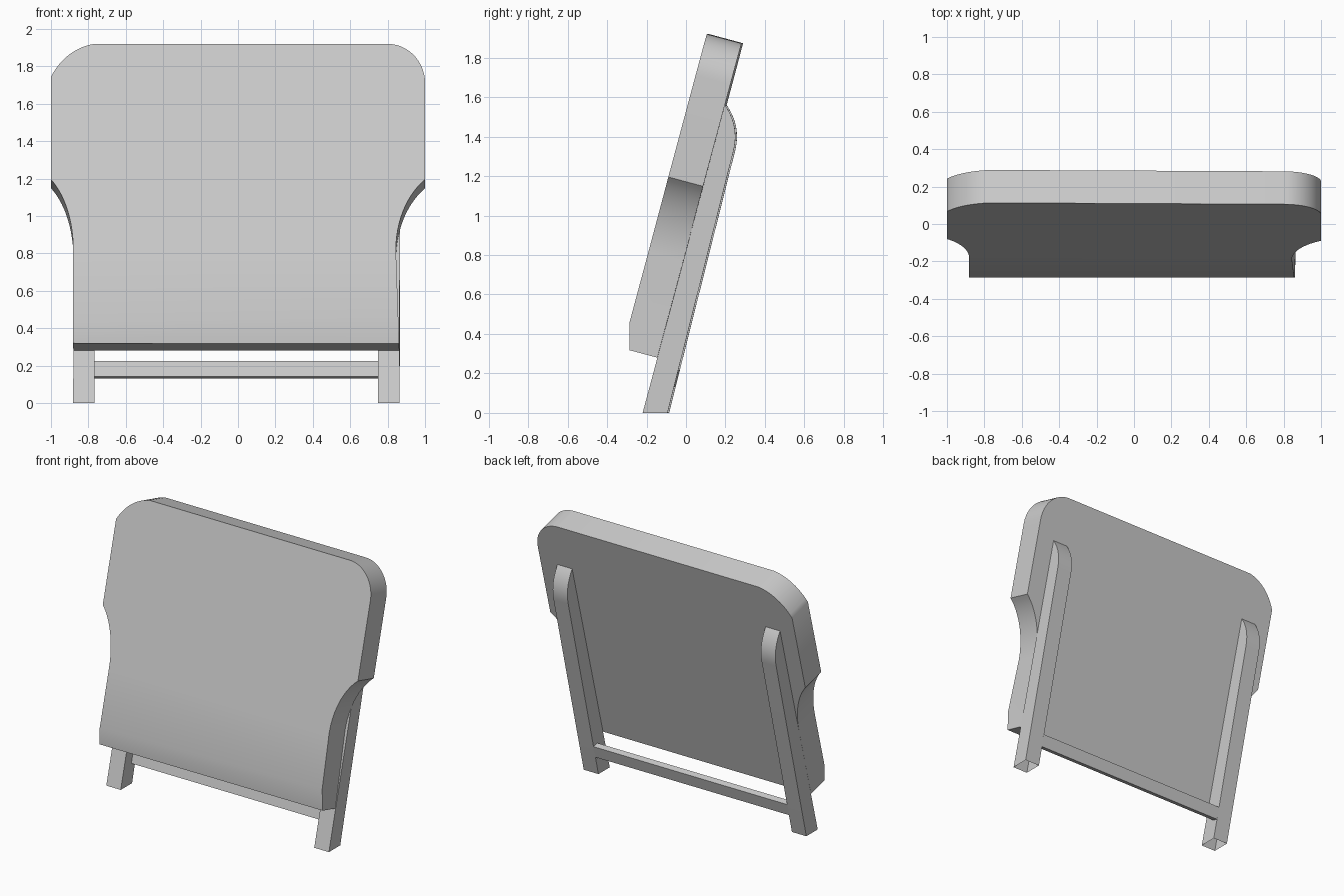
import bpy, bmesh, math
from mathutils import Matrix, Vector
from mathutils.geometry import interpolate_bezier

cube = bpy.data.objects.get("Cube")
if cube:
    bpy.data.objects.remove(cube, do_unlink=True)

grey = bpy.data.materials.new("light grey")
grey.use_nodes = True
colour = (0.6, 0.6, 0.6, 1)
grey.diffuse_color = colour
grey.node_tree.nodes["Principled BSDF"].inputs["Base Color"].default_value = colour

# Leaning frame: local z runs up the board, local y through its thickness
TILT = math.radians(15)
LEAN = (Matrix.Rotation(math.radians(-0.27), 4, 'Z')
        @ Matrix.Translation((0, -0.405, 0))
        @ Matrix.Rotation(-TILT, 4, 'X'))


def curve(a, ha, hb, b, n=14):
    """Points of a Bezier arc between two corners."""
    return [tuple(p) for p in interpolate_bezier(Vector(a), Vector(ha), Vector(hb), Vector(b), n)]


def extrude(name, points, shift, cut=None):
    """Extrude a closed profile, lean it, optionally cut it by a plane."""
    bm = bmesh.new()
    face = bm.faces.new([bm.verts.new(p) for p in points])
    new = bmesh.ops.extrude_face_region(bm, geom=[face], use_keep_orig=True)["geom"]
    bmesh.ops.translate(bm, vec=shift, verts=[v for v in new if isinstance(v, bmesh.types.BMVert)])
    bmesh.ops.transform(bm, matrix=LEAN, verts=bm.verts)
    bmesh.ops.recalc_face_normals(bm, faces=bm.faces)
    if cut:
        point, normal, fill = cut
        res = bmesh.ops.bisect_plane(bm, geom=bm.verts[:] + bm.edges[:] + bm.faces[:],
                                     plane_co=point, plane_no=normal, clear_inner=True)
        if fill:
            edges = [g for g in res["geom_cut"] if isinstance(g, bmesh.types.BMEdge)]
            bmesh.ops.contextual_create(bm, geom=edges)
            bmesh.ops.recalc_face_normals(bm, faces=bm.faces)
    mesh = bpy.data.meshes.new(name)
    bm.to_mesh(mesh)
    bm.free()
    mesh.materials.append(grey)
    obj = bpy.data.objects.new(name, mesh)
    bpy.context.collection.objects.link(obj)
    bpy.ops.object.select_all(action='DESELECT')
    obj.select_set(True)
    bpy.context.view_layer.objects.active = obj
    bpy.ops.object.shade_smooth_by_angle(angle=math.radians(30))
    return obj


# Board outline as (x, height): rounded top corners and waisted sides
outline = [(-0.88, 0.327), (0.863, 0.327)]
outline += curve((0.845, 0.82), (0.845, 0.98), (0.91, 1.12), (1, 1.195))
outline += curve((1, 1.71), (1, 1.825), (0.91, 1.92), (0.8, 1.92))
outline += curve((-0.77, 1.92), (-0.86, 1.905), (-0.945, 1.85), (-1, 1.745))
outline += curve((-1, 1.195), (-0.93, 1.12), (-0.88, 0.98), (-0.88, 0.82))
board = [(x, 0, z / math.cos(TILT)) for x, z in outline]
# The lower front edge is trimmed upright
extrude("board", board, (0, 0.182, 0), ((0, -0.285, 0), (0, 1, 0), True))

# Legs with rounded top ends, trimmed level and open at the floor
side = [(0.183, -0.15), (0.308, -0.15)]
side += curve((0.284, 1.45), (0.283, 1.54), (0.245, 1.61), (0.182, 1.664))
for name, x0, width in (("left_leg", 0.75, 0.115), ("right_leg", -0.88, 0.113)):
    extrude(name, [(x0, y, z) for y, z in side], (width, 0, 0),
            ((0, 0, 0), (0, 0, 1), False))

# Cross rail between the legs
rail = [(0.26, 0.217), (0.302, 0.217), (0.302, 0.303), (0.26, 0.303)]
extrude("cross_rail", [(-0.77, y, z) for y, z in rail], (1.525, 0, 0))
